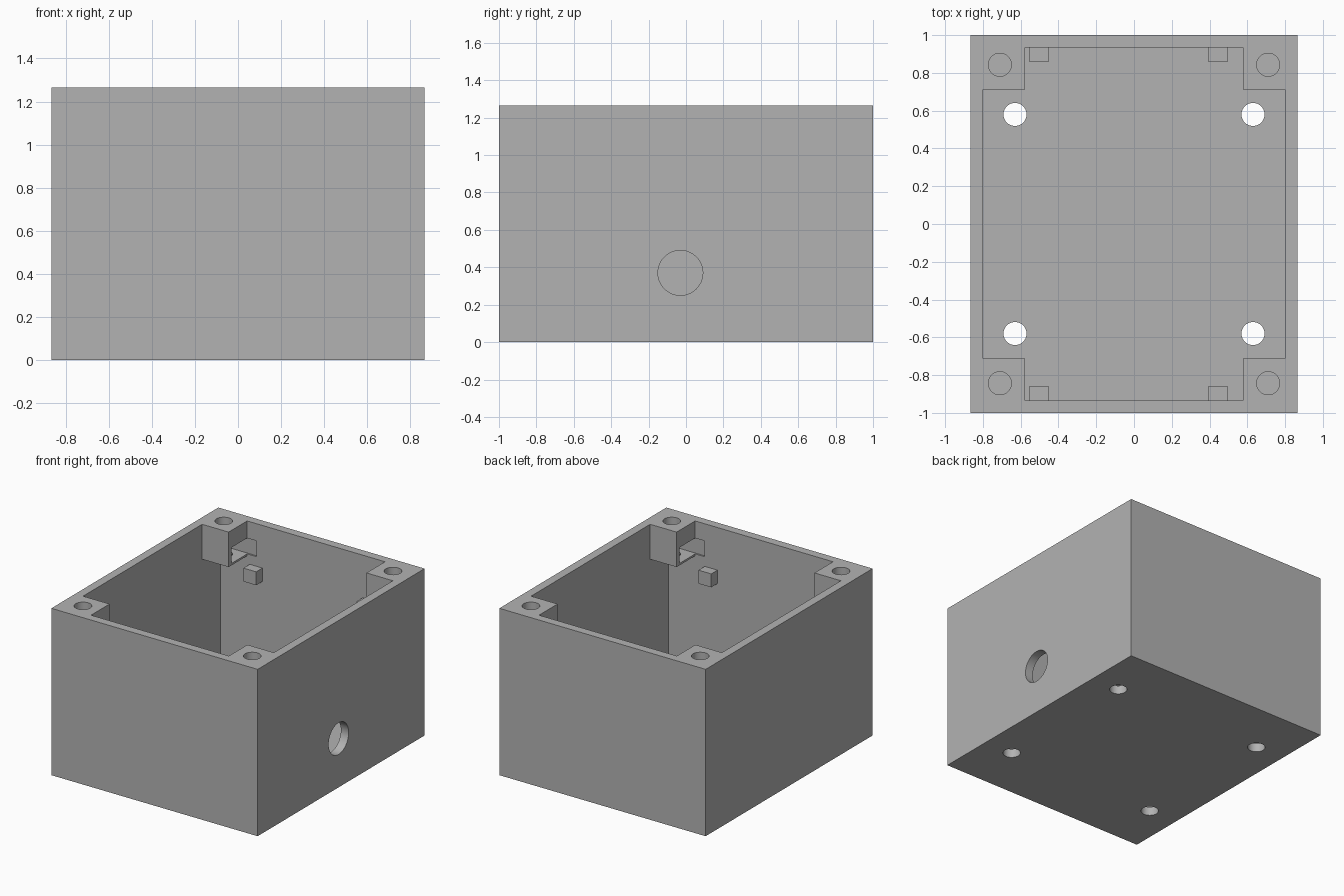
import bpy
from mathutils import Vector

cube = bpy.data.objects.get("Cube")
if cube:
    bpy.data.objects.remove(cube, do_unlink=True)

# Main dimensions
W, D, H = 0.865, 1.0, 1.265      # half width, half depth, height
WALL, POST = 0.065, 0.222        # wall thickness, corner post side
IX, IY = W - WALL, D - WALL      # inner half sizes
POST_BASE = H - 0.265            # underside of the corner posts

gray = bpy.data.materials.new("plain_gray")
gray.use_nodes = True
gray.diffuse_color = (0.45, 0.45, 0.45, 1)
bsdf = next(n for n in gray.node_tree.nodes if n.type == 'BSDF_PRINCIPLED')
bsdf.inputs["Base Color"].default_value = gray.diffuse_color


def box(name, low, high):
    """Axis-aligned box between two corners."""
    low, high = Vector(low), Vector(high)
    bpy.ops.mesh.primitive_cube_add(size=1, location=(low + high) / 2)
    ob = bpy.context.object
    ob.name = name
    ob.scale = high - low
    bpy.ops.object.transform_apply(location=False, rotation=False, scale=True)
    ob.data.materials.append(gray)
    return ob


def rod(name, center, radius, length, rotation=(0, 0, 0)):
    bpy.ops.mesh.primitive_cylinder_add(vertices=48, radius=radius, depth=length,
                                        location=center, rotation=rotation)
    ob = bpy.context.object
    ob.name = name
    ob.data.materials.append(gray)
    return ob


def cut(target, cutter):
    """Subtract the cutter, then discard it."""
    cutter.hide_render = True
    bpy.context.view_layer.objects.active = target
    mod = target.modifiers.new("cut", 'BOOLEAN')
    mod.operation = 'DIFFERENCE'
    mod.solver = 'EXACT'
    mod.object = cutter
    bpy.ops.object.modifier_apply(modifier=mod.name)
    bpy.data.objects.remove(cutter, do_unlink=True)


# Shell with a full cavity below and a cross-shaped opening between the posts
case = box("enclosure", (-W, -D, 0), (W, D, H))
cut(case, box("cavity", (-IX, -IY, WALL), (IX, IY, POST_BASE)))
for x, y in ((IX, IY - POST), (IX - POST, IY)):
    cut(case, box("opening", (-x, -y, 0.5), (x, y, H + 0.1)))

# Nut slots, screw holes and floor holes at each corner
for sx in (-1, 1):
    for sy in (-1, 1):
        xs = sorted((sx * 0.5, sx * 0.81))
        ys = sorted((sy * 0.747, sy * 0.947))
        cut(case, box("nut_slot", (xs[0], ys[0], H - 0.25), (xs[1], ys[1], H - 0.13)))
        cut(case, rod("screw_hole", (sx * 0.71, sy * 0.843, H), 0.061, 0.7))
        cut(case, rod("floor_hole", (sx * 0.63, sy * 0.58, 0), 0.061, 0.4))

# Round cable opening in one side wall
cut(case, rod("cable_hole", (W, -0.03, 0.37), 0.12, 0.4, (0, 1.570796, 0)))

bpy.ops.object.select_all(action='DESELECT')
case.select_set(True)
bpy.context.view_layer.objects.active = case
bpy.ops.object.shade_smooth_by_angle(angle=0.5)

# Small retaining blocks on the front and back inner walls
for side, sy in (("front", -1), ("back", 1)):
    for label, x in (("right", -0.503), ("left", 0.444)):
        ys = sorted((sy * 0.86, sy * (IY + 0.01)))
        box(f"{side}_{label}_block", (x - 0.053, ys[0], 0.84), (x + 0.053, ys[1], 0.942))
